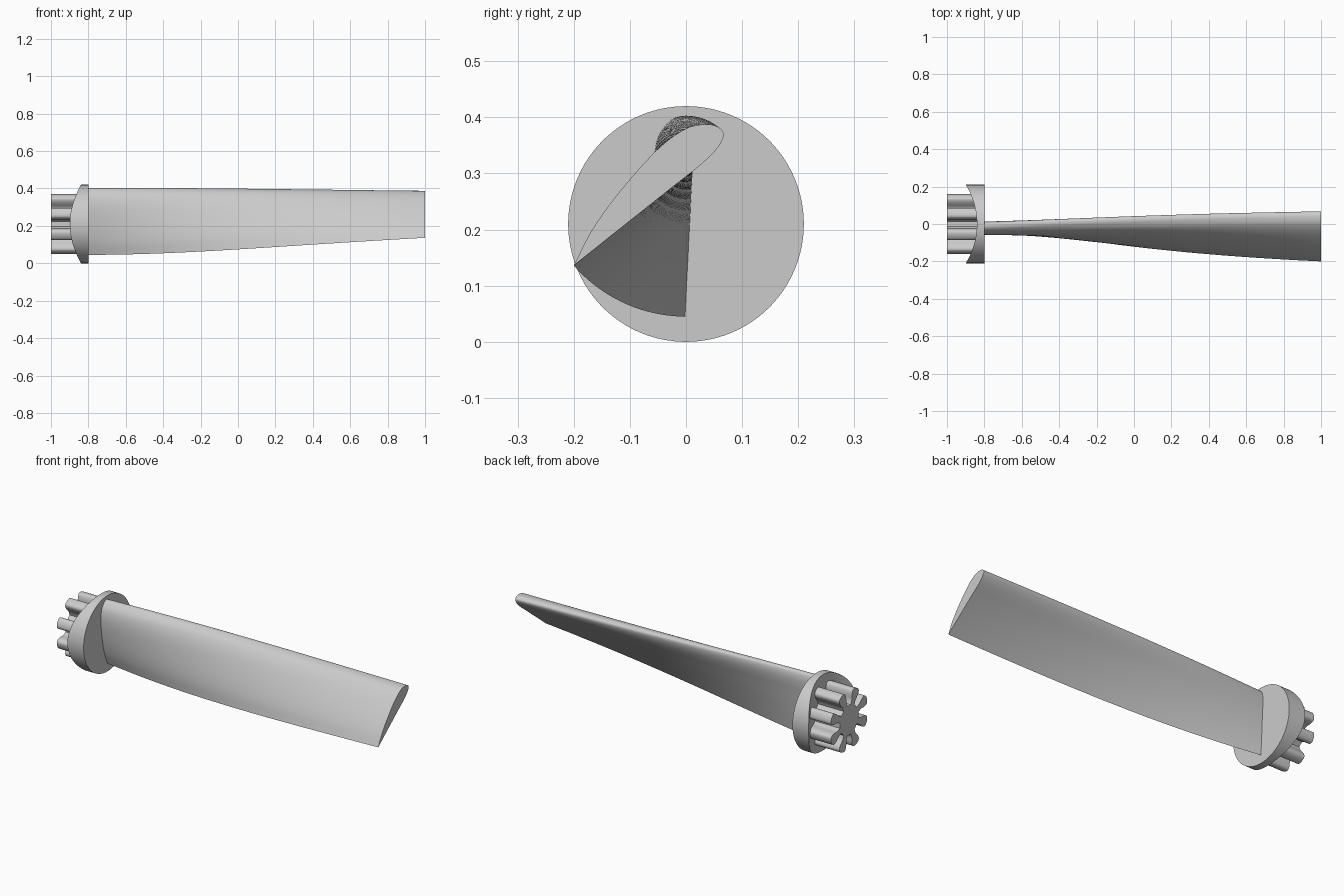
import bpy, bmesh
from math import sin, cos, pi, atan, radians
from mathutils import Vector

if "Cube" in bpy.data.objects:
    bpy.data.objects.remove(bpy.data.objects["Cube"])

AXIS_Z = 0.21

grey = bpy.data.materials.new("light_grey_metal")
grey.use_nodes = True
grey.diffuse_color = (0.6, 0.6, 0.6, 1)
grey.node_tree.nodes["Principled BSDF"].inputs["Base Color"].default_value = (0.6, 0.6, 0.6, 1)


def smooth_curve(points, steps):
    """Open Catmull-Rom curve through 2D points."""
    pts = [Vector(p) for p in points]
    pts = [2 * pts[0] - pts[1]] + pts + [2 * pts[-1] - pts[-2]]
    out = []
    for a, b, c, d in zip(pts, pts[1:], pts[2:], pts[3:]):
        for i in range(steps):
            t = i / steps
            out.append(0.5 * (2 * b + (c - a) * t + (2 * a - 5 * b + 4 * c - d) * t ** 2
                              + (3 * b - a - 3 * c + d) * t ** 3))
    return out + [pts[-2]]


def loft(name, sections, angle=30):
    """Skin closed rings of 3D points and cap both ends."""
    bm = bmesh.new()
    rings = [[bm.verts.new(p) for p in ring] for ring in sections]
    n = len(rings[0])
    for lower, upper in zip(rings, rings[1:]):
        for i in range(n):
            j = (i + 1) % n
            bm.faces.new((lower[i], lower[j], upper[j], upper[i]))
    bm.faces.new(rings[0])
    bm.faces.new(rings[-1])
    bmesh.ops.recalc_face_normals(bm, faces=bm.faces)
    mesh = bpy.data.meshes.new(name)
    bm.to_mesh(mesh)
    bm.free()
    mesh.materials.append(grey)
    obj = bpy.data.objects.new(name, mesh)
    bpy.context.collection.objects.link(obj)
    shade(obj, angle)
    return obj


def shade(obj, angle):
    bpy.ops.object.select_all(action="DESELECT")
    obj.select_set(True)
    bpy.context.view_layer.objects.active = obj
    bpy.ops.object.shade_smooth_by_angle(angle=radians(angle))


def extrude_x(name, outline, x0, x1):
    return loft(name, [[(x, y, z + AXIS_Z) for y, z in outline] for x in (x0, x1)])


# Twisted blade: one airfoil turned about a fixed spanwise pivot line
airfoil = smooth_curve([(0, -0.265), (-0.026, -0.2), (-0.045, -0.12), (-0.058, -0.02),
                        (-0.053, 0.045), (-0.033, 0.08), (-0.013, 0.092), (0.002, 0.087),
                        (0.011, 0.06), (0.013, 0.02), (0.01, -0.04), (0.005, -0.15),
                        (0, -0.265)], 5)[:-1]
PIVOT_Z, SPANS = 0.31, 40
sections = []
for k in range(SPANS + 1):
    t = k / SPANS
    twist = atan(1.15 * t)
    c, s = cos(twist), sin(twist)
    sections.append([(-0.81 + 1.81 * t, n * c + h * s, PIVOT_Z + h * c - n * s)
                     for n, h in airfoil])
loft("twisted_blade", sections, 40)

# Round base plate with a saddle-shaped back, fitting a hub of radius 0.4
circle = [(0.21 * cos(2 * pi * i / 128), 0.21 * sin(2 * pi * i / 128)) for i in range(128)]
plate = extrude_x("base_plate", circle, -0.95, -0.80)
bpy.ops.mesh.primitive_cylinder_add(vertices=256, radius=0.4, depth=1,
                                    location=(-1.24, 0, AXIS_Z))
cutter = bpy.context.object
cutter.hide_render = True
cut = plate.modifiers.new("saddle_cut", "BOOLEAN")
cut.operation, cut.object, cut.solver = "DIFFERENCE", cutter, "EXACT"
bpy.context.view_layer.objects.active = plate
bpy.ops.object.modifier_apply(modifier=cut.name)
bpy.data.objects.remove(cutter)
shade(plate, 30)

# Splined mounting shaft: eight teeth with narrow necks and rounded tips
half = [(0.08, -0.018), (0.105, -0.018), (0.13, -0.027), (0.152, -0.029), (0.164, -0.02)]
tooth = smooth_curve(half + [(0.168, 0)] + [(r, -w) for r, w in reversed(half)], 3)
outline = []
for k in range(8):
    a = pi / 8 + k * pi / 4
    outline += [(r * cos(a) - w * sin(a), r * sin(a) + w * cos(a)) for r, w in tooth]
extrude_x("splined_shaft", outline, -1.0, -0.82)
